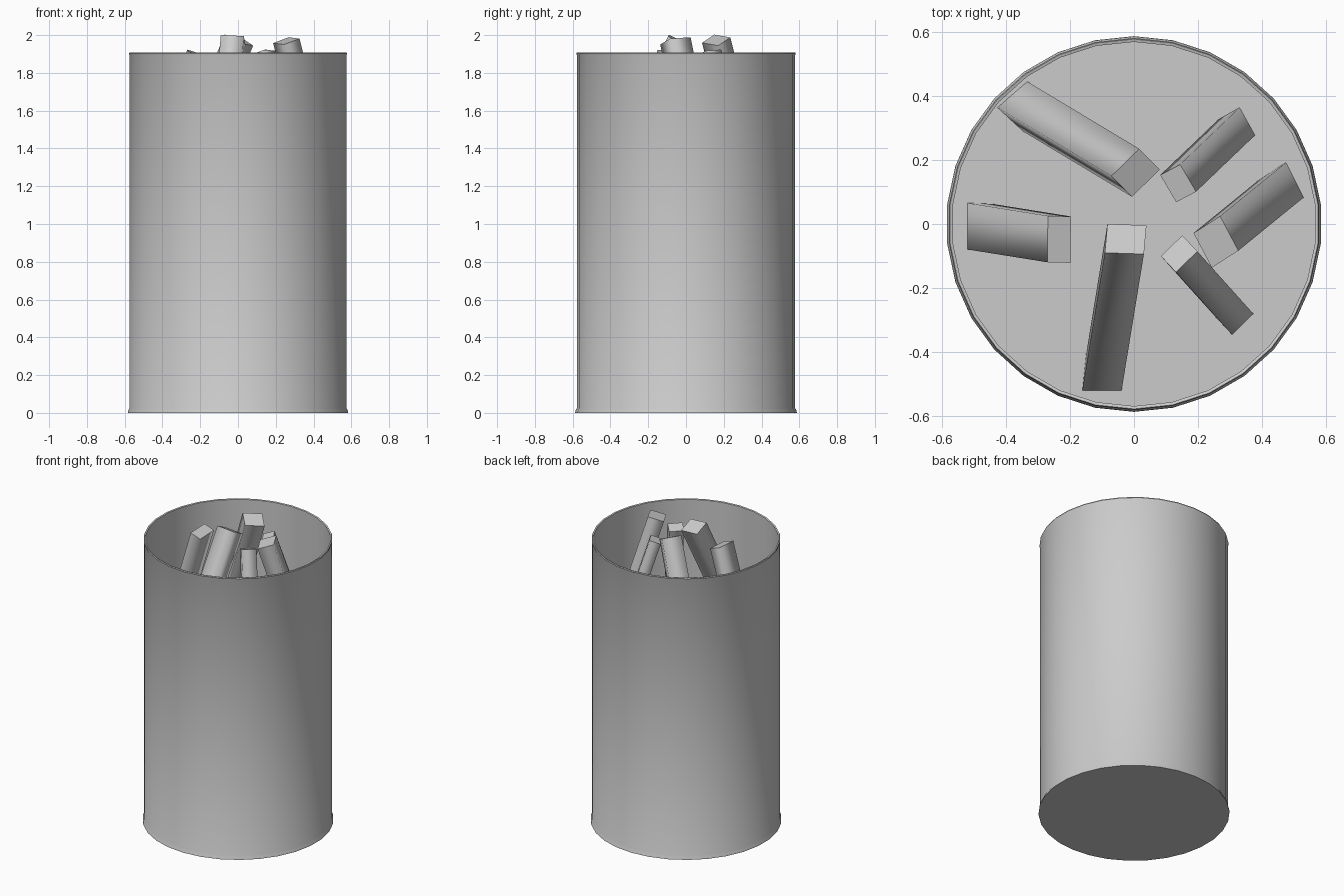
import bpy, bmesh, math
from mathutils import Vector

cube = bpy.data.objects.get("Cube")
if cube:
    bpy.data.objects.remove(cube, do_unlink=True)

FLOOR = 1.15   # height of the inner floor
SIDES = 30

grey = bpy.data.materials.new("light_grey")
grey.use_nodes = True
grey.diffuse_color = (0.6, 0.6, 0.6, 1)
grey.node_tree.nodes["Principled BSDF"].inputs["Base Color"].default_value = (0.6, 0.6, 0.6, 1)


def make_object(name, bm):
    bmesh.ops.recalc_face_normals(bm, faces=bm.faces)
    mesh = bpy.data.meshes.new(name)
    bm.to_mesh(mesh)
    bm.free()
    mesh.materials.append(grey)
    obj = bpy.data.objects.new(name, mesh)
    bpy.context.collection.objects.link(obj)
    return obj


# Barrel: one profile turned around the vertical axis
profile = [(0, 0), (0.587, 0), (0.585, 0.012), (0.578, 0.025), (0.578, 1.895),
           (0.581, 1.902), (0.578, 1.908), (0.569, 1.905), (0.569, FLOOR), (0, FLOOR)]
bm = bmesh.new()
points = [bm.verts.new((0, r, z)) for r, z in profile]
edges = [bm.edges.new(pair) for pair in zip(points, points[1:])]
bmesh.ops.spin(bm, geom=points + edges, cent=(0, 0, 0), axis=(0, 0, 1),
               angle=math.tau, steps=SIDES, use_duplicate=False)
bmesh.ops.remove_doubles(bm, verts=bm.verts, dist=0.0005)
barrel = make_object("barrel", bm)
bpy.ops.object.select_all(action='DESELECT')
barrel.select_set(True)
bpy.context.view_layer.objects.active = barrel
bpy.ops.object.shade_smooth_by_angle(angle=math.radians(30))


def stick(name, centre, across, along, top, lean):
    """Leaning plank: top centre, edge across, edge towards the foot, top height, foot offset."""
    c, a, b, s = (Vector(v) for v in (centre, across, along, lean))
    drop = top - FLOOR
    outer = c + b / 2
    bm = bmesh.new()
    upper, lower = [], []
    for i, j in ((-1, -1), (1, -1), (1, 1), (-1, 1)):
        p = c + a * i / 2 + b * j / 2
        z = top + s.dot(p - outer) / drop      # square-cut end
        q = p + s * (z - FLOOR) / drop         # run down to the floor
        upper.append(bm.verts.new((p.x, p.y, z)))
        lower.append(bm.verts.new((q.x, q.y, FLOOR)))
    caps = [bm.faces.new(upper), bm.faces.new(lower[::-1])]
    for k in range(4):
        n = (k + 1) % 4
        bm.faces.new((upper[k], lower[k], lower[n], upper[n])).smooth = True
    for cap in caps:
        for e in cap.edges:
            e.smooth = False
    make_object(name, bm)


# Six planks standing in the barrel
stick("back_right_stick", (0.005, 0.16), (0.087, 0.085), (-0.064, 0.065), 1.995, (-0.353, 0.212))
stick("back_left_stick", (0.138, 0.127), (0.05, -0.085), (0.062, 0.033), 1.92, (0.185, 0.177))
stick("left_stick", (0.256, -0.056), (0.057, -0.108), (0.083, 0.053), 1.985, (0.205, 0.167))
stick("front_left_stick", (0.141, -0.093), (0.067, 0.065), (0.047, -0.05), 1.92, (0.175, -0.195))
stick("front_stick", (-0.026, -0.047), (0.122, -0.004), (-0.008, -0.09), 1.998, (-0.07, -0.428))
stick("right_stick", (-0.234, -0.048), (0.002, 0.145), (-0.072, 0.002), 1.92, (-0.25, 0.04))
